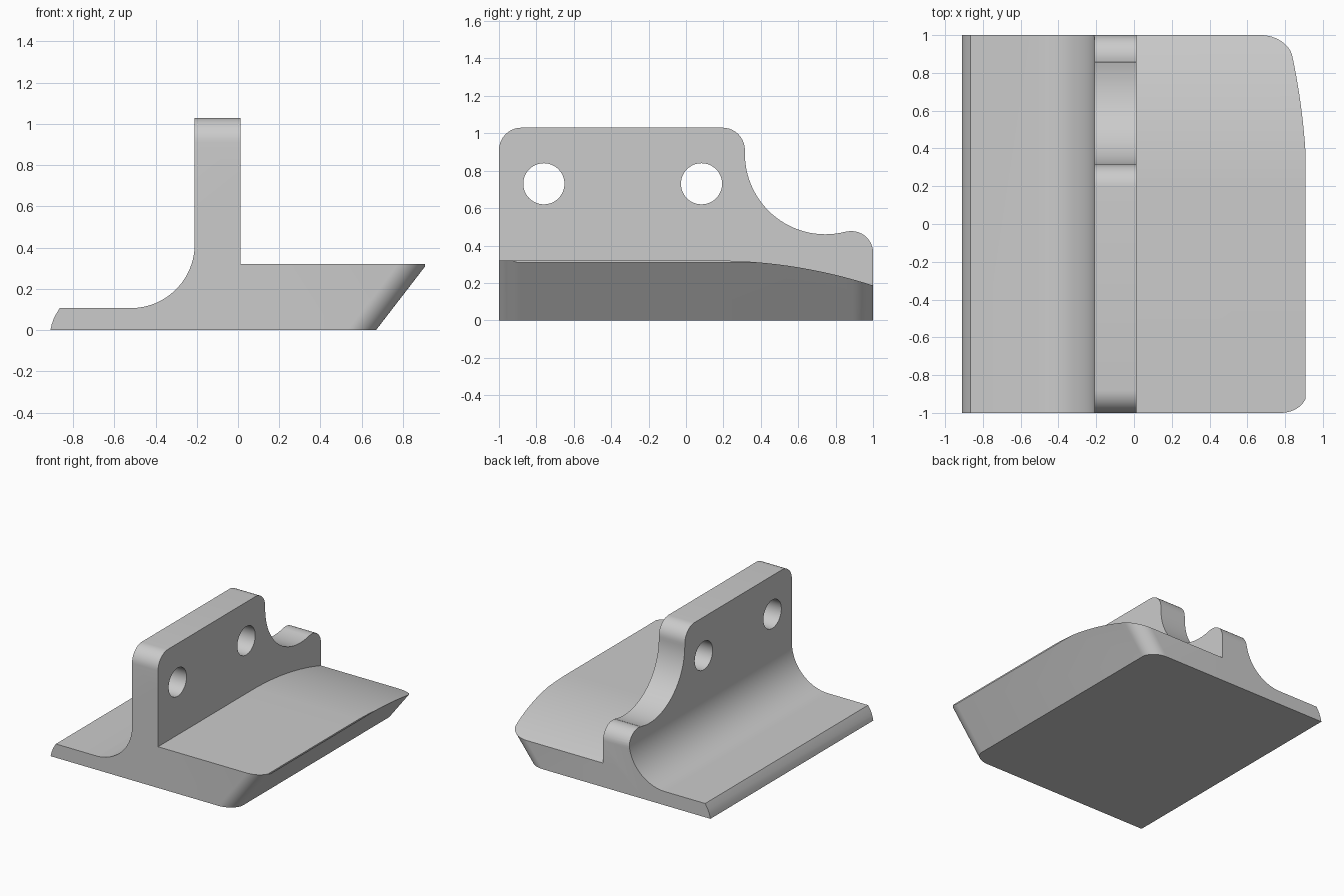
import bpy, bmesh
from math import sin, cos, radians, sqrt

if "Cube" in bpy.data.objects:
    bpy.data.objects.remove(bpy.data.objects["Cube"])

steel = bpy.data.materials.new("plain grey")
steel.use_nodes = True
grey = (0.6, 0.6, 0.6, 1)
steel.diffuse_color = grey
steel.node_tree.nodes["Principled BSDF"].inputs["Base Color"].default_value = grey


def arc(cx, cy, r, start, end, steps=16, ry=None):
    angles = [radians(start + (end - start) * i / steps) for i in range(steps + 1)]
    return [(cx + r * cos(a), cy + (ry or r) * sin(a)) for a in angles]


def prism(name, points, place, low, high):
    """Extrude a closed 2D outline; place(u, v, w) maps it into space."""
    bm = bmesh.new()
    ends = [[bm.verts.new(place(u, v, w)) for u, v in points] for w in (low, high)]
    bm.faces.new(ends[0])
    bm.faces.new(ends[1])
    for i in range(len(points)):
        j = (i + 1) % len(points)
        bm.faces.new((ends[0][i], ends[0][j], ends[1][j], ends[1][i]))
    bmesh.ops.recalc_face_normals(bm, faces=bm.faces)
    mesh = bpy.data.meshes.new(name)
    bm.to_mesh(mesh)
    bm.free()
    mesh.materials.append(steel)
    obj = bpy.data.objects.new(name, mesh)
    bpy.context.collection.objects.link(obj)
    return obj


def combine(obj, tool, operation):
    """Apply a boolean and discard the tool."""
    mod = obj.modifiers.new(operation, "BOOLEAN")
    mod.operation, mod.solver, mod.object = operation, "EXACT", tool
    bpy.context.view_layer.objects.active = obj
    bpy.ops.object.modifier_apply(modifier=mod.name)
    bpy.data.objects.remove(tool)


def along_y(u, v, w):
    return (u, w, v)


def along_x(u, v, w):
    return (w, u, v)


# Upright wall with filleted thin flange, extruded front to back
section = [(-0.91, 0), (-0.903, 0.03), (-0.89, 0.065), (-0.865, 0.107)]
section += arc(-0.52, 0.417, 0.31, -90, 0, 24)
section += [(-0.21, 1.2), (0.013, 1.2), (0.013, 0)]
bracket = prism("bracket", section, along_y, -1, 1)

# Side outline of the wall: rounded top, concave sweep, small rounded tail
outline = [(-1, -0.2)] + arc(-0.88, 0.91, 0.12, 180, 90, 10)
outline += arc(0.195, 0.91, 0.12, 90, 0, 10)
outline += arc(0.745, 0.89, 0.43, 180, 285, 28)
outline += arc(0.885, 0.362, 0.115, 104, 0, 12)
outline += [(1, -0.2)]
combine(bracket, prism("wall_outline", outline, along_x, -1.2, 0.2), "INTERSECT")

# Thick deck: rounded plan outline sheared outward with height
LEAN = 0.77
plan = [(-0.1, -1)] + arc(0.53, -0.89, 0.139, -90, 0, 12, 0.11)
plan += arc(0.53, 0.89, 0.139, 0, 90, 12, 0.11) + [(-0.1, 1)]
deck = prism("deck", plan, lambda u, v, w: (u + LEAN * w if u > 0 else u, v, w), 0, 0.5)

# Deck top: flat, then falling away in a long shallow arc; clipped tip
R, START, TOP = 2.77, 0.15, 0.32
crown = [(-1.2, -0.2), (-1.2, TOP)]
for i in range(21):
    d = i * 0.05
    crown.append((START + d, TOP - R + sqrt(R * R - d * d)))
crown.append((START + 1, -0.2))
combine(deck, prism("deck_crown", crown, along_x, -0.5, 0.907), "INTERSECT")
combine(bracket, deck, "UNION")

# Two bolt holes through the wall
for y in (-0.76, 0.083):
    hole = prism("bolt_hole", arc(y, 0.73, 0.11, 0, 352.5, 47), along_x, -0.5, 0.3)
    combine(bracket, hole, "DIFFERENCE")

bpy.ops.object.select_all(action="DESELECT")
bracket.select_set(True)
bpy.context.view_layer.objects.active = bracket
bpy.ops.object.shade_smooth_by_angle(angle=radians(30))
